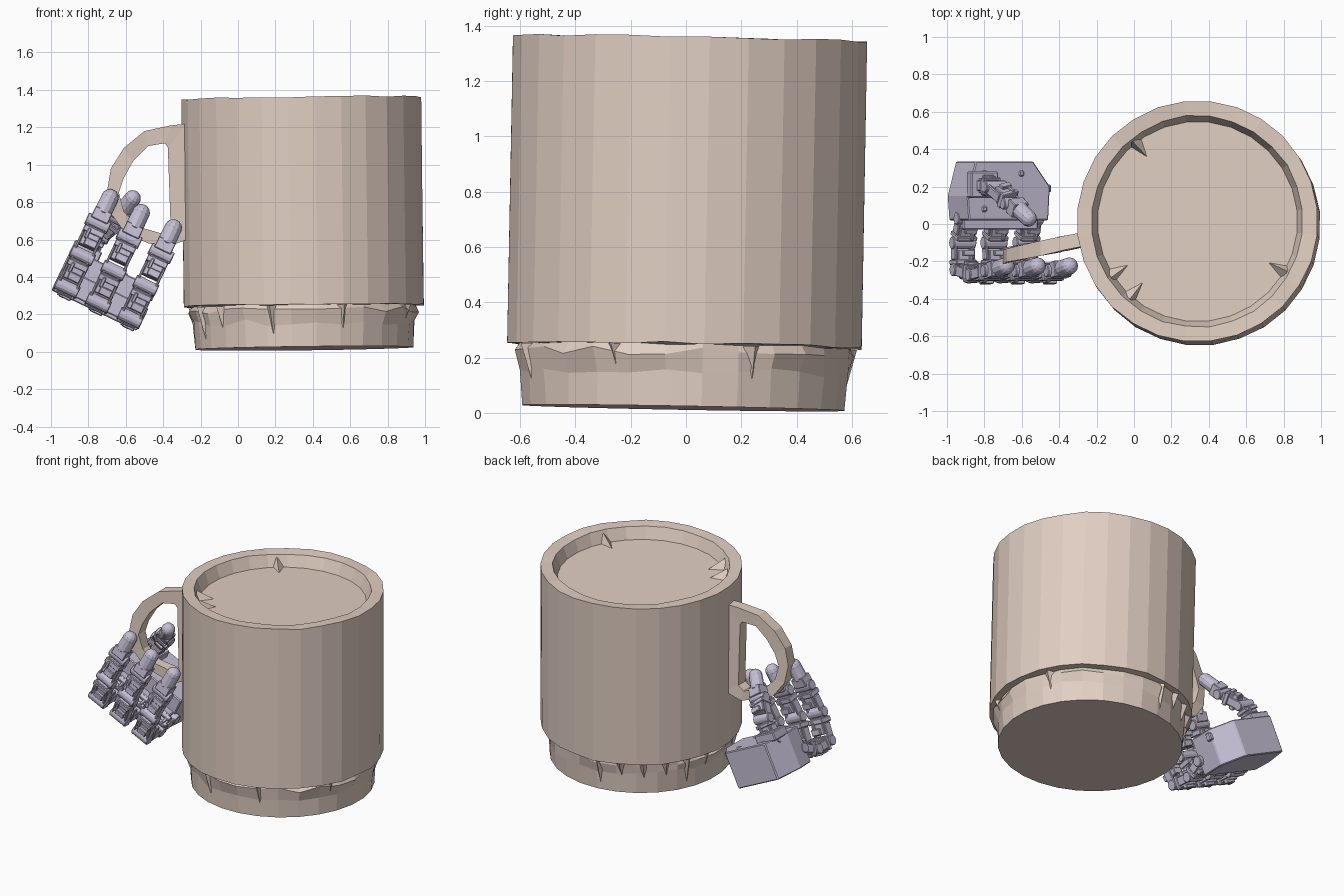
import bpy, bmesh, math, random
from mathutils import Matrix, Vector

if "Cube" in bpy.data.objects:
    bpy.data.objects.remove(bpy.data.objects["Cube"])

random.seed(4)


def material(name, rgb):
    m = bpy.data.materials.new(name)
    m.diffuse_color = (*rgb, 1)
    m.use_nodes = True
    m.node_tree.nodes["Principled BSDF"].inputs["Base Color"].default_value = m.diffuse_color
    return m


CLAY = material("clay", (0.75, 0.62, 0.54))
METAL = material("lavender_metal", (0.56, 0.52, 0.66))


def finish(bm, name, mat, matrix=Matrix(), bevel=0):
    bmesh.ops.recalc_face_normals(bm, faces=bm.faces)
    me = bpy.data.meshes.new(name)
    bm.to_mesh(me)
    bm.free()
    me.materials.append(mat)
    ob = bpy.data.objects.new(name, me)
    bpy.context.collection.objects.link(ob)
    ob.matrix_world = matrix
    if bevel:
        mod = ob.modifiers.new("edge_bevel", 'BEVEL')
        mod.width, mod.segments = bevel, 1
    return ob


def j(a):
    return random.uniform(-a, a)


# ---- Mug body: faceted lathe, slightly tilted, rough at rim and foot ----
SIDES = 28
TILT = (Matrix.Translation((0.355, -0.01, 0)) @ Matrix.Rotation(-0.018, 4, 'X')
        @ Matrix.Rotation(-0.012, 4, 'Y'))
# radius, height, outward chips, height jitter
PROFILE = [(0.586, 0.018, 0, 0), (0.588, 0.15, 0.012, 0.02), (0.592, 0.215, 0.03, 0.015),
           (0.592, 0.243, 0.01, 0.004), (0.643, 0.245, 0.003, 0.005),
           (0.643, 1.353, 0.003, 0.004), (0.563, 1.35, 0.006, 0.004), (0.535, 1.27, 0, 0)]
bm = bmesh.new()
rings = []
for r, z, dr, dz in PROFILE:
    ring = []
    for i in range(SIDES):
        a = 2 * math.pi * (i + 0.5) / SIDES
        rr = r + random.uniform(0, dr)
        ring.append(bm.verts.new((rr * math.cos(a), rr * math.sin(a), z + j(dz))))
    rings.append(ring)
for lo, hi in zip(rings, rings[1:]):
    for i in range(SIDES):
        k = (i + 1) % SIDES
        bm.faces.new((lo[i], lo[k], hi[k], hi[i]))
bm.faces.new(rings[0])
bm.faces.new(rings[-1])
finish(bm, "mug_body", CLAY, TILT)

# ---- Chips: small shards under the step and inside the rim ----
bm = bmesh.new()


def shard(angle, r0, r1, z0, z1, width):
    rot = Matrix.Rotation(math.radians(angle), 3, 'Z')
    pts = [(r0, -width / 2, z1), (r0, width / 2, z1), (r1, 0, z1), (r0, 0.01, z0)]
    v = [bm.verts.new(rot @ Vector(p)) for p in pts]
    for f in ((0, 1, 2), (0, 1, 3), (1, 2, 3), (2, 0, 3)):
        bm.faces.new([v[n] for n in f])


for ang in (24, 98, 112, 126, 140, 154, 168, 205, 222, 253, 290, 335):
    shard(ang, 0.575, 0.63, 0.08 + j(0.05), 0.24, 0.09)
for ang in (128, 212, 228, 330):
    shard(ang, 0.55, 0.44, 1.335, 1.272, 0.08)
finish(bm, "mug_chips", CLAY, TILT)

# ---- Handle: closed D loop with a strip along the mug ----
OUTER = [(-.27, 1.22), (-.36, 1.21), (-.5, 1.18), (-.61, 1.09), (-.68, .98), (-.70, .86),
         (-.68, .74), (-.6, .63), (-.48, .58), (-.38, .56), (-.27, .6)]
INNER = [(-.375, 1.09), (-.39, 1.115), (-.48, 1.1), (-.56, 1.02), (-.61, .93), (-.637, .85),
         (-.61, .75), (-.54, .67), (-.47, .65), (-.40, .63), (-.36, .66)]
bm = bmesh.new()


def handle_loop(pts, side):
    return [bm.verts.new((x, -0.09 + (x + 0.3) * 0.2 + side * 0.038 + j(0.006), z))
            for x, z in pts]


loops = [handle_loop(OUTER, -1), handle_loop(OUTER, 1), handle_loop(INNER, 1), handle_loop(INNER, -1)]
for n in range(4):
    a, b = loops[n], loops[(n + 1) % 4]
    for i in range(len(a)):
        k = (i + 1) % len(a)
        bm.faces.new((a[i], a[k], b[k], b[i]))
finish(bm, "mug_handle", CLAY)

# ---- Robot hand, in its own frame: x across fingers, y to the back, z up fingers ----
HAND = Matrix.Translation((-0.98, 0, 0.32)) @ Matrix.Rotation(math.radians(25.5), 4, 'Y')


def frame(p, q):
    z = (q - p).normalized()
    y = z.cross(Vector((1, 0, 0))).normalized()
    x = y.cross(z)
    m = Matrix((x, y, z)).transposed().to_4x4()
    m.translation = p
    return m


def block(bm, m, centre, size):
    bmesh.ops.create_cube(bm, size=1, matrix=m @ Matrix.Translation(centre)
                          @ Matrix.Diagonal((*size, 1)))


def pin(bm, p, radius, length):
    bmesh.ops.create_cone(bm, cap_ends=True, segments=12, radius1=radius, radius2=radius,
                          depth=length, matrix=Matrix.Translation(p)
                          @ Matrix.Rotation(math.pi / 2, 4, 'Y'))


def digit(name, path, w):
    bm = bmesh.new()
    pts = [Vector(p) for p in path]
    last = len(pts) - 2
    for i, (p, q) in enumerate(zip(pts, pts[1:])):
        m, ln = frame(p, q), (q - p).length
        pin(bm, p, w * 0.3, w * 1.15)
        if i == last:
            # rounded fingertip on a short collar
            block(bm, m, (0, 0, ln * 0.2), (w * 0.85, w * 0.75, ln * 0.3))
            bmesh.ops.create_cone(bm, cap_ends=True, segments=12, radius1=w * 0.42, radius2=w * 0.4,
                                  depth=ln * 0.45, matrix=m @ Matrix.Translation((0, 0, ln * 0.5)))
            bmesh.ops.create_uvsphere(bm, u_segments=12, v_segments=8, radius=w * 0.41,
                                      matrix=m @ Matrix.Translation((0, 0, ln * 0.72)))
        else:
            # motor block, fork plates, covers and bolts
            block(bm, m, (0, 0, ln * 0.55), (w * 0.8, w * 0.7, ln * 0.6))
            block(bm, m, (0, 0, ln * 0.72), (w * 1.02, w * 0.82, ln * 0.18))
            block(bm, m, (w * 0.1, 0, ln * 0.38), (w * 0.6, w * 1.0, ln * 0.22))
            for s in (-1, 1):
                block(bm, m, (s * w * 0.45, 0, ln * 0.3), (w * 0.12, w * 0.5, ln * 0.65))
                block(bm, m, (s * w * 0.38, 0, ln * 0.9), (w * 0.14, w * 0.45, ln * 0.3))
                block(bm, m, (s * w * 0.22, s * w * 0.4, ln * 0.6), (w * 0.16, w * 0.16, ln * 0.3))
    finish(bm, name, METAL, HAND, 0.004)


# Three curled fingers
for n, u in enumerate((0.05, 0.235, 0.425)):
    digit(f"finger_{n + 1}", [(u, 0.03, 0.10), (u, -0.10, 0.045), (u, -0.245, 0.05),
                              (u, -0.272, 0.24), (u, -0.25, 0.43), (u, -0.215, 0.64)], 0.115)
# Thumb rising from the palm
digit("thumb", [(0.06, 0.21, 0.24), (0.08, 0.20, 0.38), (0.13, 0.11, 0.50), (0.172, 0.0, 0.68)], 0.11)

# ---- Palm: chamfered case with knuckle rail and thumb mount ----
bm = bmesh.new()
outline = [(-.01, 0.02), (.46, 0.02), (.47, .2), (.37, .335), (.03, .335), (-.02, .15)]
lo = [bm.verts.new((x, y, 0.0)) for x, y in outline]
hi = [bm.verts.new((x, y, 0.25)) for x, y in outline]
bm.faces.new(lo)
bm.faces.new(hi)
for i in range(len(lo)):
    k = (i + 1) % len(lo)
    bm.faces.new((lo[i], lo[k], hi[k], hi[i]))
I = Matrix()
block(bm, I, (0.23, 0.0, 0.08), (0.44, 0.06, 0.12))
block(bm, I, (0.06, 0.21, 0.27), (0.16, 0.14, 0.06))
block(bm, I, (0.475, 0.19, 0.20), (0.03, 0.04, 0.05))
for x in (0.08, 0.3):
    for y in (0.08, 0.27):
        block(bm, I, (x, y, 0.25), (0.03, 0.03, 0.012))
finish(bm, "palm", METAL, HAND, 0.006)
